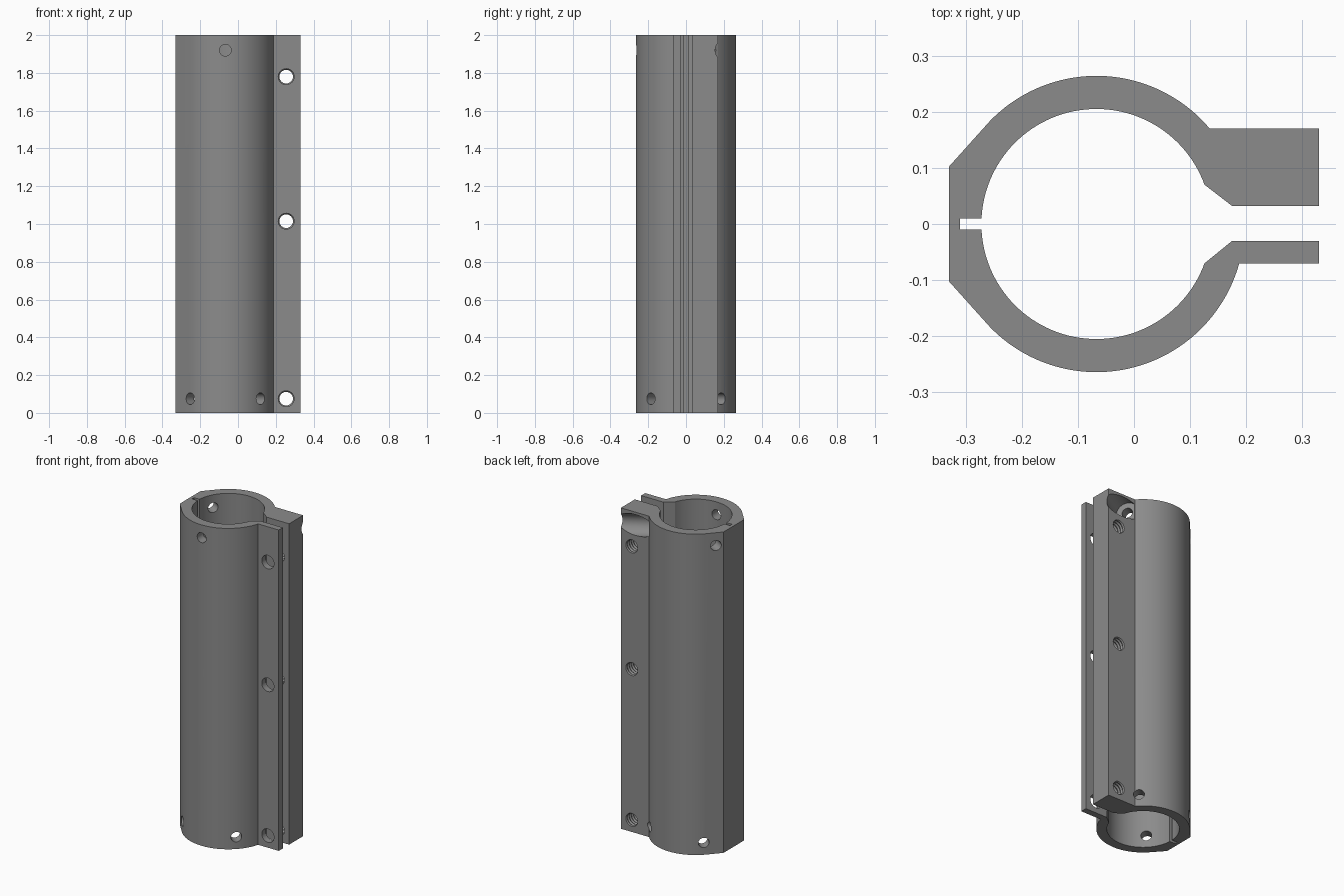
import bpy, bmesh, math
from mathutils import Matrix, Vector

if "Cube" in bpy.data.objects:
    bpy.data.objects.remove(bpy.data.objects["Cube"])

CX, R_OUT, R_IN, H = -0.067, 0.264, 0.205, 2.0

grey = bpy.data.materials.new("machined grey")
grey.diffuse_color = (0.26, 0.26, 0.26, 1)
grey.use_nodes = True
grey.node_tree.nodes["Principled BSDF"].inputs["Base Color"].default_value = grey.diffuse_color


def arc(r, a0, a1, n):
    return [(CX + r * math.cos(a0 + (a1 - a0) * i / n),
             r * math.sin(a0 + (a1 - a0) * i / n)) for i in range(n + 1)]


def on_circle(r, y, left=False):
    """Angle where the circle of radius r meets height y."""
    a = math.asin(y / r)
    return math.pi - a if left else a


def make_object(name, bm):
    bmesh.ops.recalc_face_normals(bm, faces=bm.faces)
    me = bpy.data.meshes.new(name)
    bm.to_mesh(me)
    bm.free()
    ob = bpy.data.objects.new(name, me)
    bpy.context.collection.objects.link(ob)
    me.materials.append(grey)
    return ob


# split tube section: outside from back flange round to front flange, then inside
outline = [(0.33, 0.032), (0.33, 0.17)]
outline += arc(R_OUT, on_circle(R_OUT, 0.17), math.radians(136), 48)
outline += [(-0.33, 0.102), (-0.33, -0.102)]
outline += arc(R_OUT, math.radians(224), 2 * math.pi - on_circle(R_OUT, 0.07), 56)
outline += [(0.33, -0.07), (0.33, -0.03), (0.175, -0.03)]
outline += arc(R_IN, -on_circle(R_IN, 0.07), -on_circle(R_IN, 0.01, True), 56)
outline += [(-0.31, -0.01), (-0.31, 0.01)]
outline += arc(R_IN, on_circle(R_IN, 0.01, True), on_circle(R_IN, 0.07), 56)
outline += [(0.175, 0.032)]

bm = bmesh.new()
base = bm.faces.new([bm.verts.new((x, y, 0)) for x, y in outline])
ext = bmesh.ops.extrude_face_region(bm, geom=[base])
bmesh.ops.translate(bm, vec=(0, 0, H),
                    verts=[v for v in ext["geom"] if isinstance(v, bmesh.types.BMVert)])
clamp = make_object("split_clamp_tube", bm)


def cut(origin, direction, rings, sides=32):
    """Drill a lathed hole; rings are (distance, radius) along the direction."""
    bm = bmesh.new()
    loops = [[bm.verts.new((r * math.cos(2 * math.pi * k / sides),
                            r * math.sin(2 * math.pi * k / sides), d))
              for k in range(sides)] for d, r in rings]
    for a, b in zip(loops, loops[1:]):
        for k in range(sides):
            j = (k + 1) % sides
            bm.faces.new((a[k], a[j], b[j], b[k]))
    bm.faces.new(loops[0][::-1])
    bm.faces.new(loops[-1])
    turn = Vector(direction).to_track_quat('Z', 'Y').to_matrix().to_4x4()
    bm.transform(Matrix.Translation(origin) @ turn)
    cutter = make_object("hole_cutter", bm)
    cutter.hide_render = True
    mod = clamp.modifiers.new("hole", 'BOOLEAN')
    mod.operation, mod.solver, mod.object = 'DIFFERENCE', 'EXACT', cutter
    bpy.context.view_layer.objects.active = clamp
    bpy.ops.object.modifier_apply(modifier=mod.name)
    bpy.data.objects.remove(cutter)


def radial(angle, z, rings):
    a = math.radians(angle)
    cut((CX, 0, z), (math.cos(a), math.sin(a), 0), rings)


# three radial holes near the top, four near the bottom
for angle in (-90, 30, 150):
    radial(angle, 1.92, [(0.1, 0.031), (0.36, 0.031)])
for angle in (45, 135, 225, 315):
    radial(angle, 0.075, [(0.1, 0.031), (0.4, 0.031)])

# round tool clearance through the thick flange
radial(30, 1.92, [(0.262, 0.065), (0.65, 0.065)])

# bolt holes: plain in the thin flange, ridged thread in the thick one
thread = [(0.01 * i, 0.036 if i % 2 else 0.042) for i in range(19)]
for z in (0.075, 1.015, 1.78):
    cut((0.255, -0.1, z), (0, 1, 0), [(0, 0.042), (0.1, 0.042)])
    cut((0.255, 0.012, z), (0, 1, 0), thread)

bpy.ops.object.select_all(action='DESELECT')
clamp.select_set(True)
bpy.context.view_layer.objects.active = clamp
bpy.ops.object.shade_smooth_by_angle(angle=math.radians(25))
